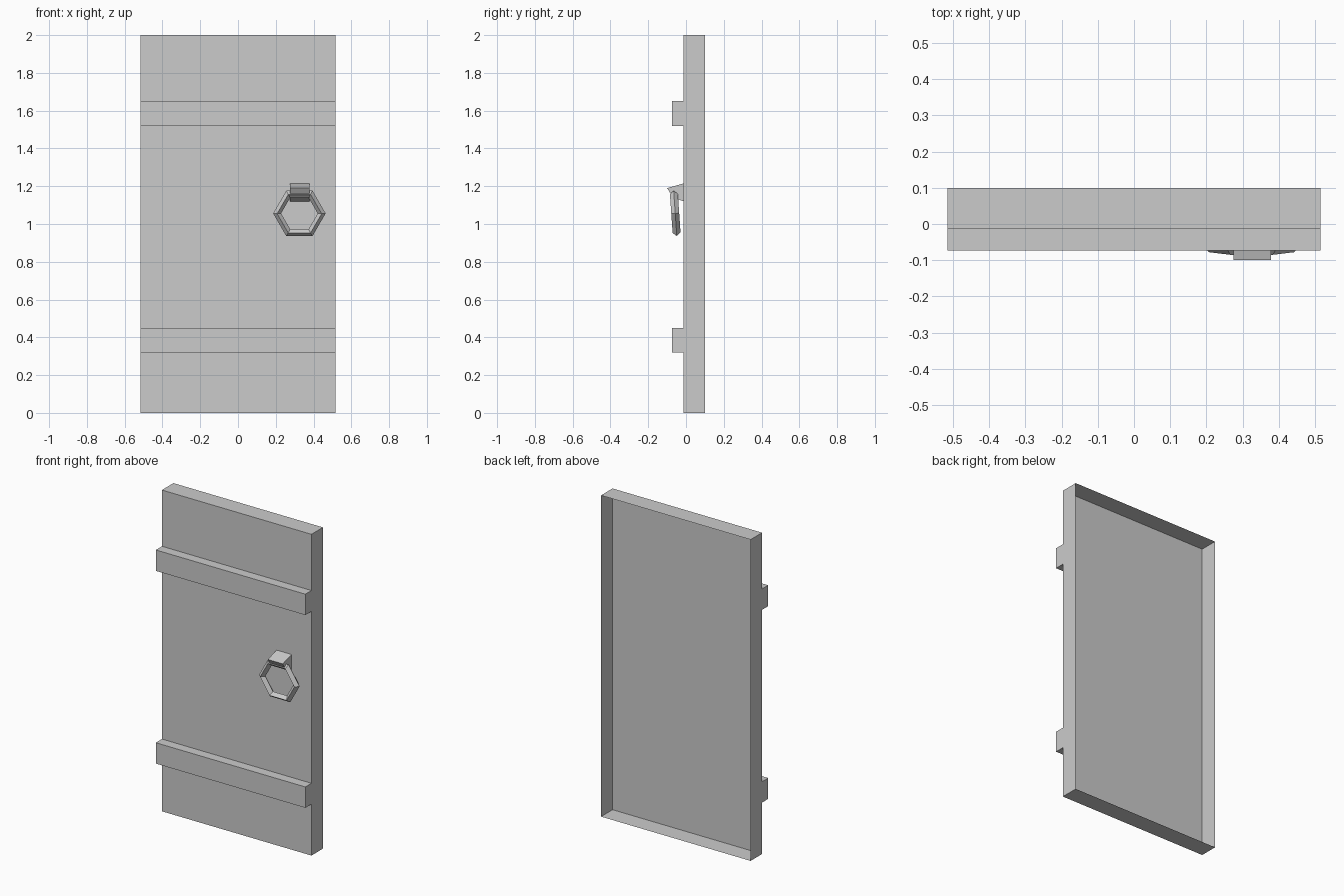
import bpy, bmesh, math

if "Cube" in bpy.data.objects:
    bpy.data.objects.remove(bpy.data.objects["Cube"])

FRONT = -0.013  # y of the door's front skin


def make_object(name, bm):
    bmesh.ops.recalc_face_normals(bm, faces=bm.faces[:])
    mesh = bpy.data.meshes.new(name)
    bm.to_mesh(mesh)
    bm.free()
    ob = bpy.data.objects.new(name, mesh)
    bpy.context.collection.objects.link(ob)
    return ob


def extrude_profile(name, profile, x0, x1, open_side):
    """Extrude a closed (y, z) profile along x, leaving one profile side open."""
    bm = bmesh.new()
    a = [bm.verts.new((x0, y, z)) for y, z in profile]
    b = [bm.verts.new((x1, y, z)) for y, z in profile]
    bm.faces.new(a[::-1])
    bm.faces.new(b)
    n = len(profile)
    for i in range(n):
        if i != open_side:
            j = (i + 1) % n
            bm.faces.new((a[i], a[j], b[j], b[i]))
    ob = make_object(name, bm)
    # Make sure normals point outwards on the open shell
    top = max(ob.data.polygons, key=lambda p: p.center.z)
    if top.normal.z < 0:
        ob.data.flip_normals()
    return ob


def box_profile(y0, y1, z0, z1):
    return [(y0, z0), (y1, z0), (y1, z1), (y0, z1)]


# Door panel: thin shell, open at the back
extrude_profile("door_panel", box_profile(FRONT, 0.1, 0, 2), -0.515, 0.515, 1)

# Two cross battens on the front
for name, z in (("lower_batten", 0.32), ("upper_batten", 1.52)):
    extrude_profile(name, box_profile(-0.073, FRONT, z, z + 0.13), -0.515, 0.515, 1)

# Wedge bracket holding the ring
extrude_profile("ring_bracket", [(FRONT, 1.12), (FRONT, 1.215), (-0.1, 1.19), (-0.07, 1.142)],
                0.275, 0.378, 0)

# Six-sided pull ring with four-sided section, tilted away from the door at the bottom
SIDES, RADIUS, THICK = 6, 0.118, 0.021
bm = bmesh.new()
loops = []
for i in range(SIDES):
    a = math.tau * i / SIDES
    loop = []
    for k in range(4):
        t = math.tau * k / 4
        r = RADIUS + THICK * math.cos(t)
        loop.append(bm.verts.new((r * math.cos(a), THICK * math.sin(t), r * math.sin(a))))
    loops.append(loop)
for i in range(SIDES):
    p, q = loops[i], loops[(i + 1) % SIDES]
    for k in range(4):
        m = (k + 1) % 4
        bm.faces.new((p[k], q[k], q[m], p[m]))
ring = make_object("pull_ring", bm)
ring.location = (0.325, -0.057, 1.056)
ring.rotation_euler.x = math.radians(4)
